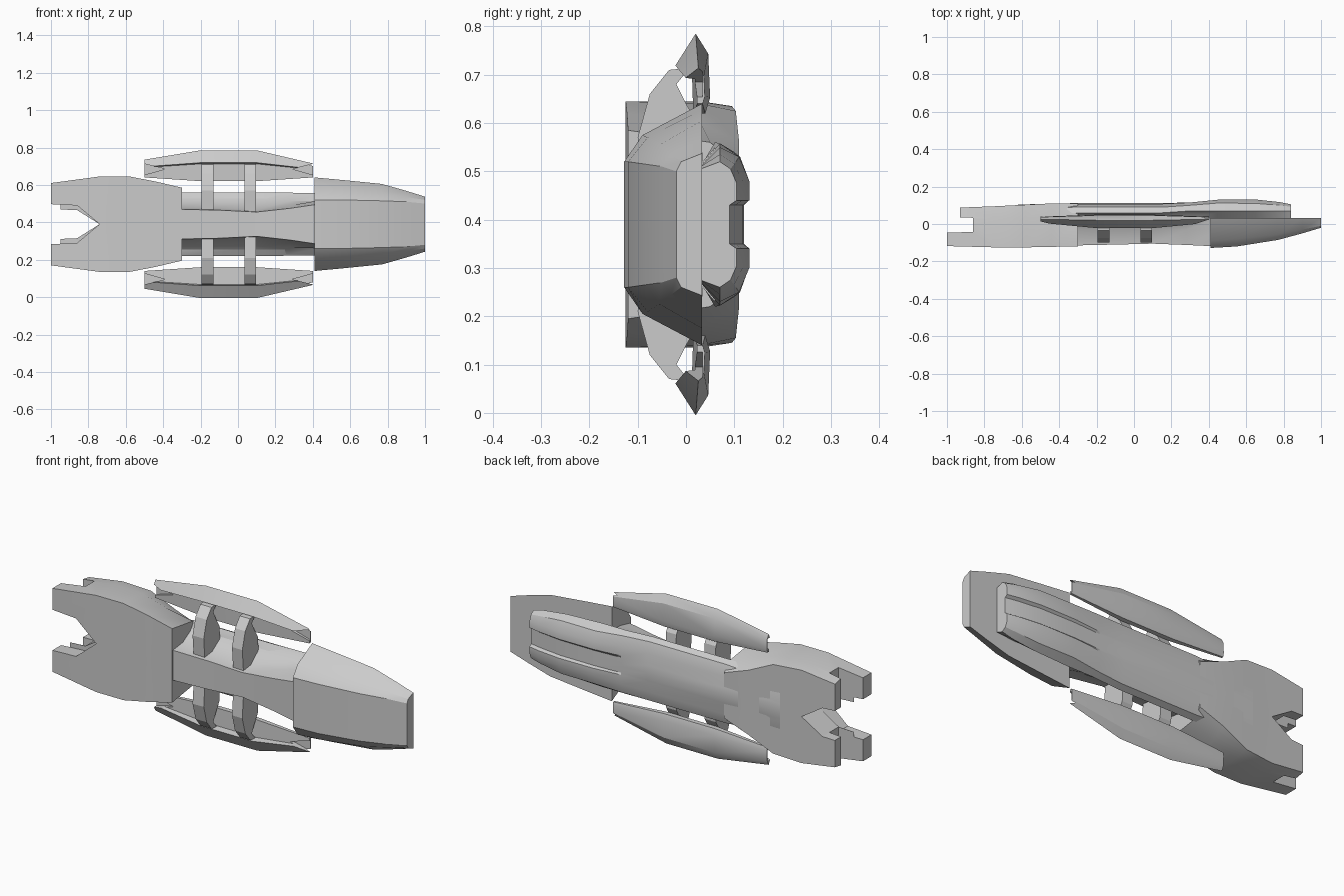
import bpy, bmesh, math

if "Cube" in bpy.data.objects:
    bpy.data.objects.remove(bpy.data.objects["Cube"])

CZ = 0.39  # height of the symmetry line


def build(name, rings, smooth=True):
    """Skin a list of equal-length closed rings and cap both ends."""
    bm = bmesh.new()
    vs = [[bm.verts.new(p) for p in r] for r in rings]
    n = len(vs[0])
    for a, b in zip(vs, vs[1:]):
        for i in range(n):
            j = (i + 1) % n
            bm.faces.new((a[i], a[j], b[j], b[i]))
    bm.faces.new(vs[0])
    bm.faces.new(vs[-1])
    bmesh.ops.recalc_face_normals(bm, faces=bm.faces[:])
    me = bpy.data.meshes.new(name)
    bm.to_mesh(me)
    bm.free()
    ob = bpy.data.objects.new(name, me)
    bpy.context.collection.objects.link(ob)
    if smooth:
        bpy.ops.object.select_all(action='DESELECT')
        ob.select_set(True)
        bpy.context.view_layer.objects.active = ob
        bpy.ops.object.shade_smooth_by_angle(angle=math.radians(28))
    return ob


def loft(name, sections):
    """Sections are (x, [(y, half_width)...]) running from centre line to centre line."""
    rings = []
    for x, half in sections:
        ring = [(x, y, CZ + h) for y, h in half]
        ring += [(x, y, CZ - h) for y, h in reversed(half) if h > 0]
        rings.append(ring)
    return build(name, rings)


def prism(name, pts, axis, a, b):
    """Extrude a flat polygon along one axis; pts fill the other two axes in order."""
    def put(p, t):
        q = list(p)
        q.insert(axis, t)
        return tuple(q)
    return build(name, [[put(p, t) for p in pts] for t in (a, b)], False)


def cut(ob, cutter):
    m = ob.modifiers.new('cut', 'BOOLEAN')
    m.operation = 'DIFFERENCE'
    m.solver = 'EXACT'
    m.object = cutter
    cutter.hide_render = True
    cutter.hide_set(True)


# Tail: fanned block with forked end
def tail_half(yf, hf, ym, hm, yb, hb):
    return [(yf, 0), (yf, hf), (ym, hm), (yb, hb), (yb, 0)]

tail = loft('tail', [
    (-1.0, tail_half(-0.118, .22, .03, .22, .085, .21)),
    (-0.74, tail_half(-0.125, .255, .03, .255, .095, .245)),
    (-0.58, tail_half(-0.125, .255, .03, .25, .103, .235)),
    (-0.44, tail_half(-0.122, .228, .03, .21, .11, .17)),
    (-0.30, tail_half(-0.12, .195, .05, .17, .11, .12))])


def notch(w0, w1):
    half = [(-1.1, w0), (-0.86, w1)]
    return ([(x, CZ + h) for x, h in half] + [(-0.74, CZ)]
            + [(x, CZ - h) for x, h in reversed(half)])

cut(tail, prism('front_notch_cutter', notch(.112, .10), 1, -0.3, -0.045))
cut(tail, prism('back_notch_cutter', notch(.085, .075), 1, -0.046, 0.3))
cut(tail, prism('side_slot_cutter',
                [(-1.1, -.05), (-.86, -.042), (-.86, .033), (-.93, .036), (-.93, .3), (-1.1, .3)],
                2, -0.5, 1.5))


# Rear hull: long rounded belly with a sunken centre channel near the nose
def hull_half(yf, hf, y1, h1, y2, h2, y3, h3, h4, y4):
    return [(yf, 0), (yf, hf), (y1, h1), (y2, h2), (y3, h3), (y3, h4), (y4, h4 - .01), (y4, 0)]

loft('hull', [
    (-0.62, hull_half(.03, .10, .05, .15, .085, .13, .103, .09, .05, .104)),
    (-0.30, hull_half(.03, .12, .06, .17, .09, .155, .108, .10, .05, .112)),
    (0.15, hull_half(.03, .12, .06, .17, .09, .155, .108, .10, .05, .112)),
    (0.30, hull_half(.03, .12, .07, .168, .10, .15, .115, .10, .05, .112)),
    (0.45, hull_half(.03, .12, .07, .168, .112, .14, .13, .09, .05, .12)),
    (0.65, hull_half(.03, .12, .07, .16, .11, .14, .131, .09, .05, .118)),
    (0.78, hull_half(.03, .12, .07, .145, .10, .125, .117, .09, .05, .102)),
    (0.84, hull_half(.03, .115, .07, .13, .092, .115, .105, .085, .05, .09))])


# Spine: ridge joining tail and nose
def spine_half(yt, ht, hm):
    return [(yt, 0), (yt, ht), (-0.03, hm), (0.03, .125), (0.06, .16), (0.06, 0)]

loft('spine', [
    (-0.34, spine_half(-.115, .08, .09)),
    (-0.10, spine_half(-.11, .075, .085)),
    (0.10, spine_half(-.105, .065, .075)),
    (0.28, spine_half(-.112, .085, .10)),
    (0.45, spine_half(-.12, .11, .13))])


# Nose: wide flat-backed cowl tapering forward
def nose_half(yt, ht, ym, hm, hb):
    return [(yt, 0), (yt, ht), (ym, hm), (.033, hb), (.033, 0)]

loft('nose', [
    (0.41, nose_half(-.128, .13, -.09, .185, .25)),
    (0.55, nose_half(-.12, .13, -.08, .18, .237)),
    (0.77, nose_half(-.085, .125, -.055, .165, .215)),
    (0.90, nose_half(-.05, .12, -.03, .145, .178)),
    (1.0, nose_half(-.02, .11, -.01, .13, .147))])

# Side pods, struts: mirrored above and below the centre line
POD = [(.02, 1), (-.022, .60), (.012, .56), (.015, 0), (.04, 0), (.05, .2), (.046, .75)]
POD_X = [(-.5, .25, .345, .45), (-.2, .23, .395, 1), (.1, .23, .395, 1), (.4, .25, .325, .45)]
STRUT = [(-.09, .06), (-.10, .18), (-.075, .27), (-.035, .32), (.015, .325),
         (.0, .315), (-.02, .29), (.0, .25), (.03, .20), (.04, .06)]
for side, s in (('upper', 1), ('lower', -1)):
    pod = build(side + '_pod', [
        [(x, .03 + (y - .03) * k, CZ + s * (lo + (hi - lo) * t)) for y, t in POD]
        for x, lo, hi, k in POD_X])
    for end, x0, x1 in (('rear', -.55, -.39), ('fore', .45, .29)):
        cut(pod, prism(f'{side}_{end}_pod_cutter',
                       [(x0, CZ + s * .335), (x1, CZ + s * .295), (x0, CZ + s * .25)],
                       1, -.2, .034))
    for end, xa, xb in (('rear', -.195, -.13), ('fore', .035, .095)):
        prism(f'{side}_{end}_strut', [(y, CZ + s * h) for y, h in STRUT], 0, xa, xb)
